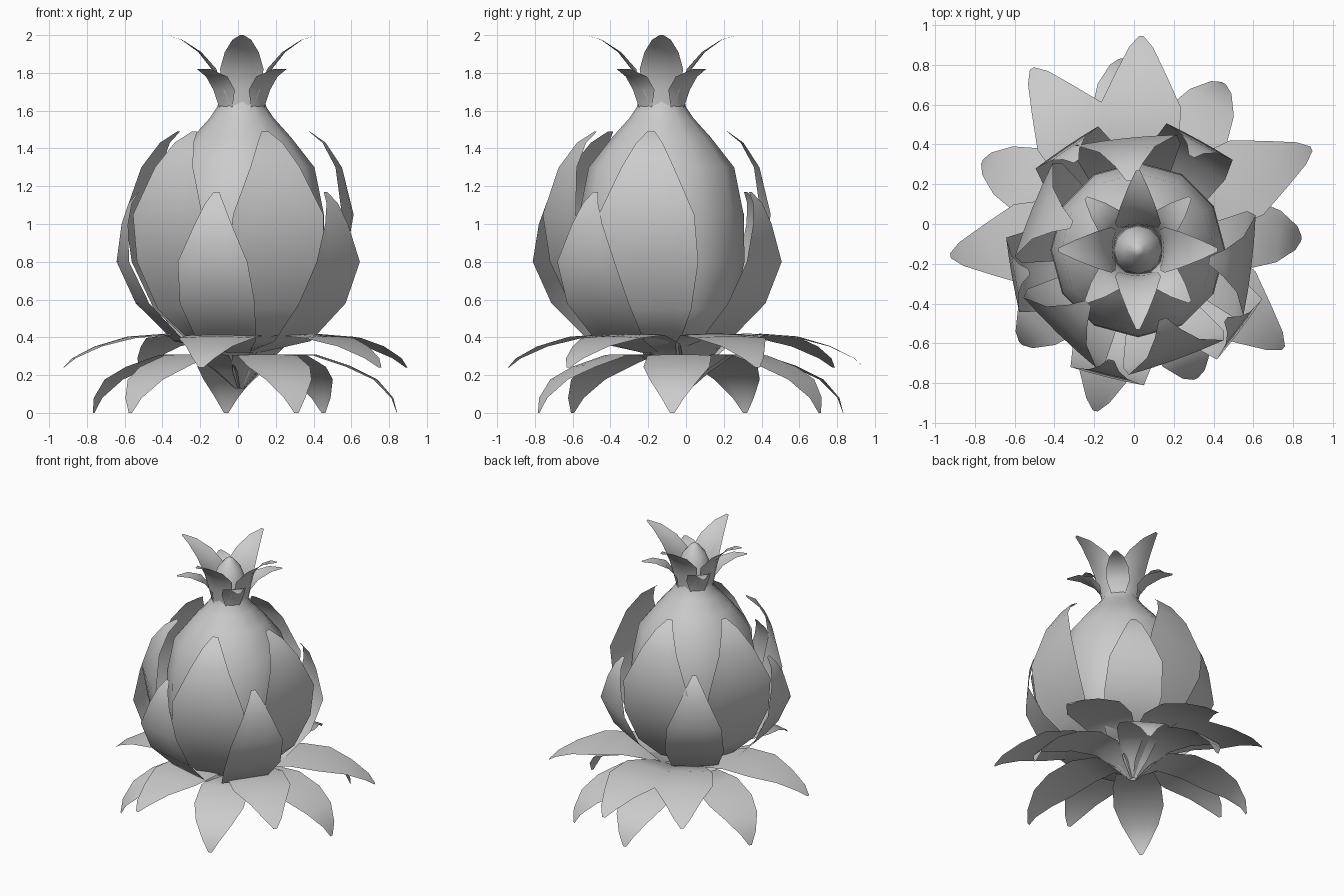
import bpy, bmesh, math
from mathutils import Vector

cube = bpy.data.objects.get("Cube")
if cube:
    bpy.data.objects.remove(cube, do_unlink=True)

grey = bpy.data.materials.new("soft_grey")
grey.use_nodes = True
grey.diffuse_color = (0.6, 0.6, 0.6, 1)
grey.node_tree.nodes["Principled BSDF"].inputs["Base Color"].default_value = (0.6, 0.6, 0.6, 1)


def finish(bm, name, location):
    mesh = bpy.data.meshes.new(name)
    bm.to_mesh(mesh)
    bm.free()
    mesh.materials.append(grey)
    obj = bpy.data.objects.new(name, mesh)
    bpy.context.collection.objects.link(obj)
    obj.location = location
    bpy.ops.object.select_all(action='DESELECT')
    obj.select_set(True)
    bpy.context.view_layer.objects.active = obj
    bpy.ops.object.shade_smooth_by_angle(angle=math.radians(60))
    return obj


def lathe(name, profile, sides, location):
    """Spin a (radius, height) profile about the vertical axis."""
    bm = bmesh.new()
    verts = [bm.verts.new((r, 0, z)) for r, z in profile]
    edges = [bm.edges.new(pair) for pair in zip(verts, verts[1:])]
    bmesh.ops.spin(bm, geom=verts + edges, cent=(0, 0, 0), axis=(0, 0, 1),
                   angle=math.tau, steps=sides)
    bmesh.ops.remove_doubles(bm, verts=bm.verts, dist=0.0005)
    bmesh.ops.recalc_face_normals(bm, faces=bm.faces)
    return finish(bm, name, location)


def petal_ring(name, spine, angles, location, bow=0.0, lift=0.0):
    """Thin petals from a spine of (radius, height, half width).
    bow wraps the edges towards the axis, lift raises them."""
    for i, degrees in enumerate(angles):
        out = Vector((math.cos(math.radians(degrees)), math.sin(math.radians(degrees)), 0))
        side = Vector((-out.y, out.x, 0))
        bm = bmesh.new()
        rows = []
        for r, z, half in spine:
            row = []
            for t in (-1, -0.5, 0, 0.5, 1):
                w = half * t
                p = out * (r - bow * w * w) + side * w
                row.append(bm.verts.new((p.x, p.y, z + lift * w * w)))
            rows.append(row)
        for a, b in zip(rows, rows[1:]):
            for j in range(4):
                bm.faces.new((a[j], a[j + 1], b[j + 1], b[j]))
        finish(bm, f"{name}_{i + 1}", location)


axis = (0.02, -0.13, 0)

# Bulbous body
lathe("bulb_body", [(0, .34), (.25, .38), (.38, .55), (.44, .8), (.435, 1.05), (.385, 1.3),
                    (.26, 1.46), (.17, 1.56), (.13, 1.62), (.12, 1.66)], 12, axis)

# Pointed bud inside the crown
lathe("crown_bud", [(.1, 1.6), (.125, 1.68), (.12, 1.76), (.08, 1.86), (.03, 1.92), (0, 1.94)], 12, axis)

# Leaf skirts at the base, meeting in a funnel underneath
petal_ring("lower_leaf", [(.02, .13, .02), (.1, .22, .08), (.22, .31, .13), (.4, .31, .17),
                          (.58, .25, .175), (.72, .18, .13), (.81, .08, .06), (.835, 0, .012)],
           (-5, 58, 95, 158, 226, 291), (0.01, 0, 0), lift=-0.2)
petal_ring("upper_leaf", [(.02, .15, .02), (.09, .25, .08), (.2, .37, .14), (.4, .42, .2),
                          (.6, .405, .205), (.77, .355, .125), (.9, .29, .06), (.955, .24, .012)],
           (24, 89, 124, 189, 257, 320), (0.02, -0.01, 0), lift=-0.2)

# Two staggered tiers of five petals around the body, each with one wide gap
petal_ring("tall_petal", [(.08, .35, .06), (.25, .38, .14), (.42, .55, .22), (.53, .8, .27),
                          (.575, 1.05, .255), (.52, 1.3, .14), (.44, 1.43, .07), (.36, 1.49, .02)],
           (-7, 96, 158, 226, 290), (0.02, -0.14, 0), bow=0.15)
petal_ring("short_petal", [(.08, .32, .06), (.34, .38, .16), (.54, .58, .205), (.645, .8, .19),
                           (.63, 1.0, .1), (.6, 1.11, .05), (.555, 1.17, .015)],
           (61, 124, 190, 256, 323), (0.02, -0.145, 0), bow=0.15)

# Crown of four tall and four short leaves
petal_ring("crown_tall_leaf", [(.12, 1.62, .06), (.13, 1.72, .1), (.16, 1.82, .115), (.23, 1.91, .09),
                               (.32, 1.975, .05), (.4, 2.0, .01)],
           (0, 90, 180, 270), axis, bow=2)
petal_ring("crown_short_leaf", [(.125, 1.62, .05), (.145, 1.71, .08), (.2, 1.78, .08),
                                (.29, 1.82, .05), (.37, 1.82, .01)],
           (45, 135, 225, 315), axis, bow=2)
